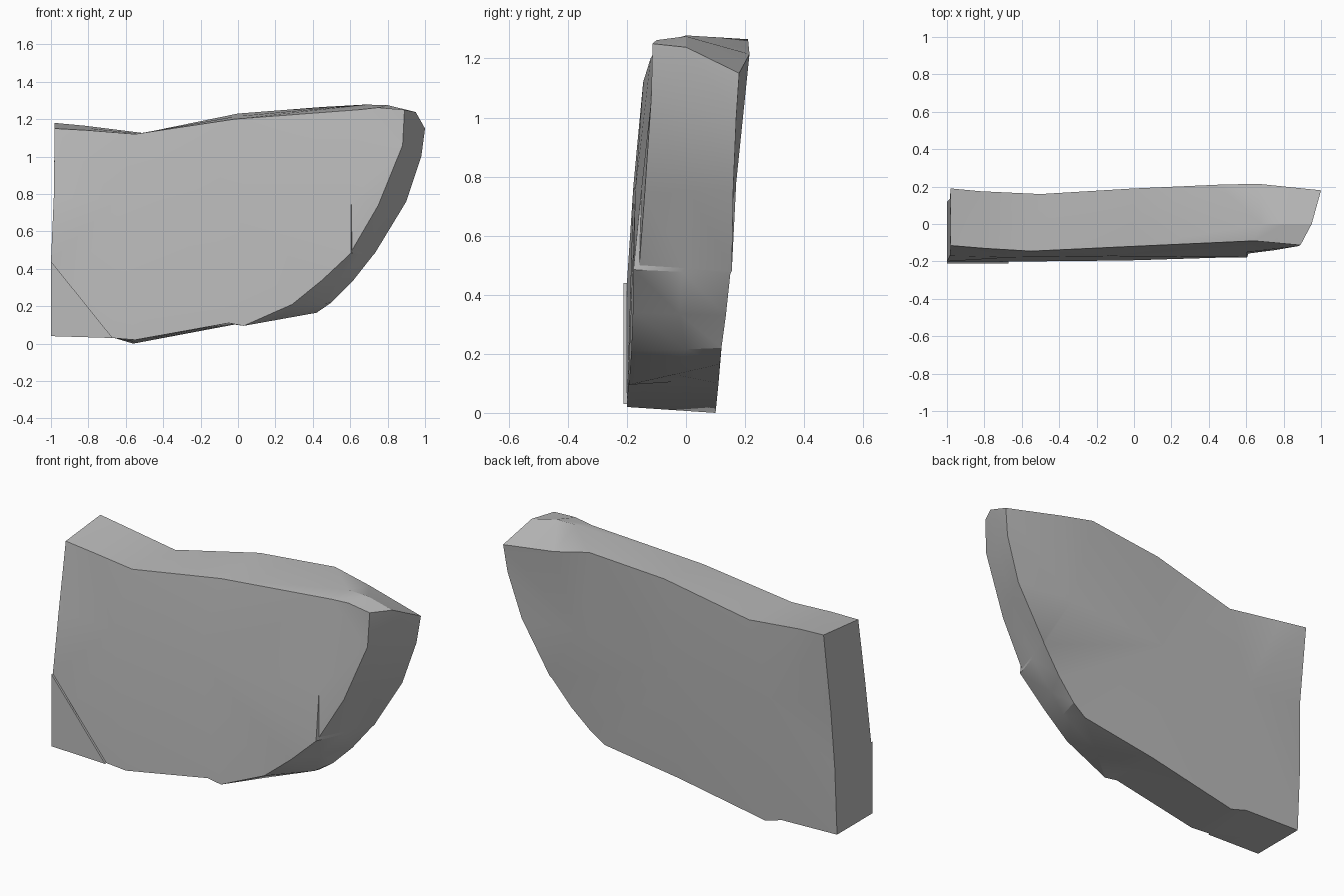
import bpy
import bmesh
import math
from mathutils import Vector

default = bpy.data.objects.get("Cube")
if default:
    bpy.data.objects.remove(default, do_unlink=True)

stone = bpy.data.materials.new("stone grey")
stone.use_nodes = True
grey = (0.5, 0.5, 0.5, 1)
stone.diffuse_color = grey
stone.node_tree.nodes["Principled BSDF"].inputs["Base Color"].default_value = grey


def finish(name, bm):
    """Turn a bmesh into a named, softly shaded stone object."""
    bmesh.ops.recalc_face_normals(bm, faces=bm.faces)
    mesh = bpy.data.meshes.new(name)
    bm.to_mesh(mesh)
    bm.free()
    mesh.materials.append(stone)
    obj = bpy.data.objects.new(name, mesh)
    bpy.context.collection.objects.link(obj)
    bpy.ops.object.select_all(action="DESELECT")
    obj.select_set(True)
    bpy.context.view_layer.objects.active = obj
    bpy.ops.object.shade_smooth_by_angle(angle=math.radians(26))
    return obj


# Slab rim, clockwise from the top left: front point, matching back point
rim = [
    ((-.98, -.115, 1.15), (-.98, .19, 1.18)),
    ((-.8, -.13, 1.14), (-.82, .175, 1.165)),
    ((-.55, -.145, 1.12), (-.5, .16, 1.125)),
    ((-.02, -.12, 1.2), (0, .19, 1.23)),
    ((.64, -.09, 1.25), (.45, .21, 1.265)),
    ((.75, -.1, 1.262), (.66, .215, 1.215)),
    ((.89, -.113, 1.25), (1, .18, 1.15)),
    ((.88, -.118, 1.06), (.98, .17, 1)),
    ((.75, -.14, .74), (.9, .16, .76)),
    ((.61, -.158, .5), (.73, .155, .48)),
    ((.605, -.178, .485), (.72, .15, .47)),
    ((.45, -.18, .34), (.61, .135, .33)),
    ((.29, -.185, .21), (.5, .12, .22)),
    ((.03, -.193, .095), (.42, .115, .165)),
    ((-.05, -.195, .11), (-.03, .11, .1)),
    ((-.55, -.2, .02), (-.56, .1, 0)),
    ((-.67, -.2, .03), (-.66, .1, .03)),
    ((-1, -.2, .04), (-1, .1, .04)),
    ((-1, -.2, .44), (-1, .12, .42)),
    ((-.985, -.17, .78), (-.985, .135, .75)),
]
# Bulges halfway through the thickness, where the rim is not straight
bulges = {4: (.68, 0, 1.278), 5: (.8, 0, 1.275), 6: (.95, 0, 1.238),
          12: (.47, 0, .215)}
# Each rim edge fans to the left, middle or right summit of its broad face
fans = "LLMMRRRRRRMMMMMLLLLL"
front_summits = {"L": (-.65, -.178, .77), "M": (-.13, -.172, .75),
                 "R": (.605, -.15, .77)}
back_summits = {"L": (-.63, .15, .72), "M": (-.05, .165, .74),
                "R": (.55, .17, .78)}


def fan_face(bm, loop, letters, summits):
    """Fill a broad face with triangles around its summits."""
    hubs = {key: bm.verts.new(co) for key, co in summits.items()}
    for i, key in enumerate(letters):
        bm.faces.new((hubs[key], loop[i], loop[(i + 1) % len(loop)]))
        before = letters[i - 1]
        if before != key:
            bm.faces.new((hubs[before], loop[i], hubs[key]))


# Slab body
bm = bmesh.new()
front = [bm.verts.new(a) for a, b in rim]
back = [bm.verts.new(b) for a, b in rim]
middle = [bm.verts.new(bulges.get(i, (Vector(a) + Vector(b)) / 2))
          for i, (a, b) in enumerate(rim)]
for i in range(len(rim)):
    j = (i + 1) % len(rim)
    for near, far in ((front, middle), (middle, back)):
        bm.faces.new((near[i], near[j], far[j], far[i]))

# Broad faces, with the upper right corner of the front bevelled off
bevel = front[4:8]
bm.faces.new(bevel)
fan_face(bm, front[:5] + front[7:], fans[:5] + fans[7:], front_summits)
fan_face(bm, back, fans, back_summits)
finish("stone_slab", bm)

# Thin raised flake on the lower left corner of the front
bm = bmesh.new()
base = [bm.verts.new(a) for a, b in rim[16:19]]
flake = bm.faces.new(base)
raised = bmesh.ops.extrude_face_region(bm, geom=[flake])["geom"]
bmesh.ops.translate(bm, vec=(0, -.012, 0),
                    verts=[v for v in raised if isinstance(v, bmesh.types.BMVert)])
finish("corner_flake", bm)
